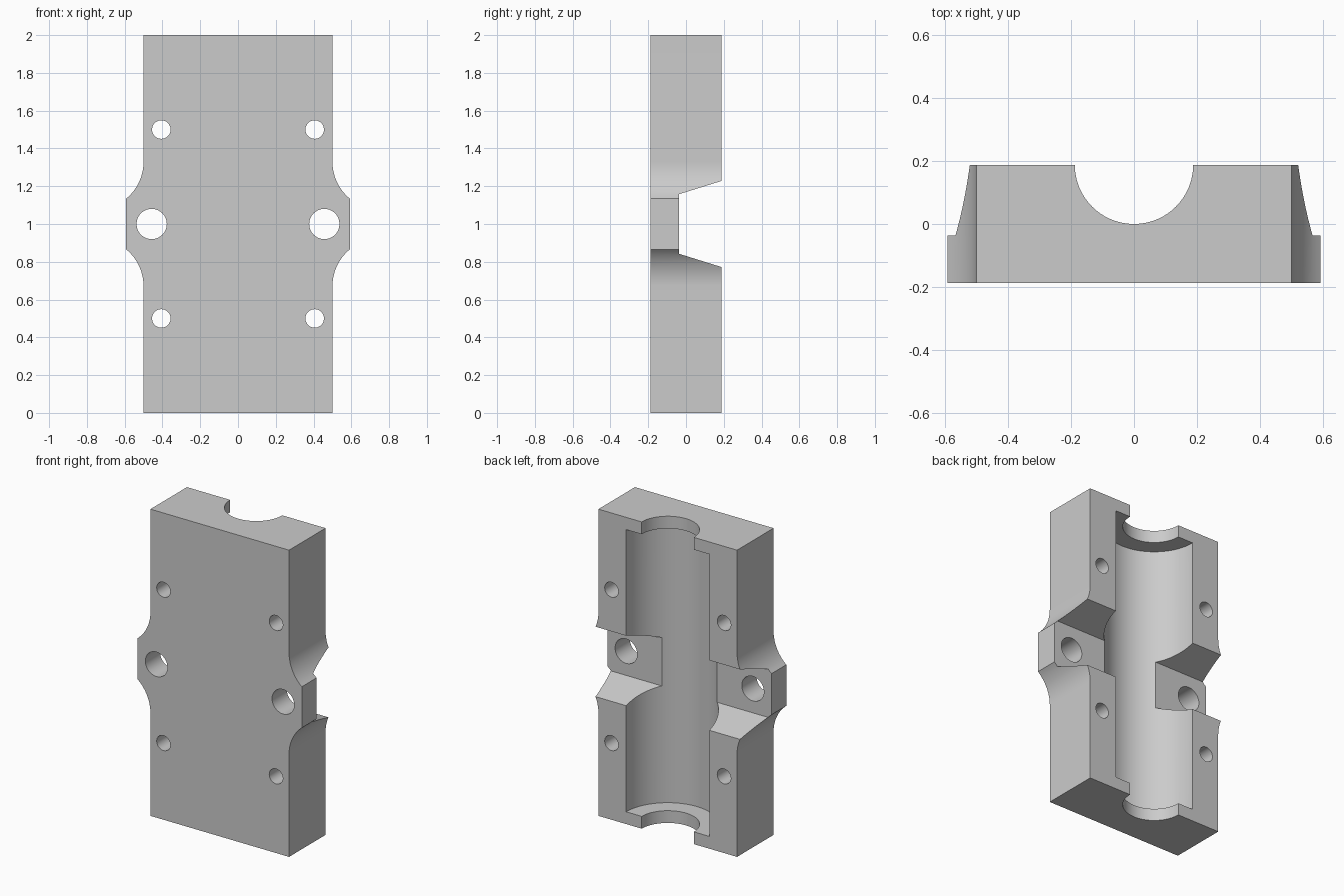
import bpy
import bmesh
import math
from mathutils import Matrix

cube = bpy.data.objects.get("Cube")
if cube:
    bpy.data.objects.remove(cube, do_unlink=True)

FRONT, BACK = -0.188, 0.188
HEIGHT, MID = 2.0, 1.0

grey = bpy.data.materials.new("plain grey")
grey.use_nodes = True
colour = (0.6, 0.6, 0.6, 1)
grey.diffuse_color = colour
grey.node_tree.nodes["Principled BSDF"].inputs["Base Color"].default_value = colour


def make_object(name, bm):
    bmesh.ops.recalc_face_normals(bm, faces=bm.faces)
    mesh = bpy.data.meshes.new(name)
    bm.to_mesh(mesh)
    bm.free()
    mesh.materials.append(grey)
    obj = bpy.data.objects.new(name, mesh)
    bpy.context.collection.objects.link(obj)
    return obj


def prism(name, points, direction):
    """Extrude a closed outline along a direction."""
    bm = bmesh.new()
    face = bm.faces.new([bm.verts.new(p) for p in points])
    extruded = bmesh.ops.extrude_face_region(bm, geom=[face])["geom"]
    verts = [v for v in extruded if isinstance(v, bmesh.types.BMVert)]
    bmesh.ops.translate(bm, verts=verts, vec=direction)
    return make_object(name, bm)


def cylinder(name, radius, length, centre, axis=None, sides=96):
    bm = bmesh.new()
    turn = Matrix.Rotation(math.pi / 2, 4, axis) if axis else Matrix()
    bmesh.ops.create_cone(bm, cap_ends=True, segments=sides, radius1=radius,
                          radius2=radius, depth=length,
                          matrix=Matrix.Translation(centre) @ turn)
    return make_object(name, bm)


# Block outline: a rectangle whose sides flare in arcs to flat ears
side, ear, ear_half, flare_half = 0.5, 0.592, 0.134, 0.33
rise, run = flare_half - ear_half, ear - side
radius = (rise ** 2 + run ** 2) / (2 * run)
sweep = math.asin(rise / radius)
steps = 16
quarter = [(side, MID)]
arc = []
for i in range(steps + 1):
    a = sweep * i / steps
    arc.append((side + radius * (1 - math.cos(a)), flare_half - radius * math.sin(a)))
right = [(side, 0)]
right += [(x, MID - d) for x, d in arc]
right += [(x, MID + d) for x, d in reversed(arc)]
right += [(side, HEIGHT)]
outline = right + [(-x, z) for x, z in reversed(right)]
body = prism("bearing_block", [(x, FRONT, z) for x, z in outline],
             (0, BACK - FRONT, 0))

# Cutters: stepped bore, tapered cross slot and bolt holes
cutters = [
    cylinder("shaft_bore", 0.188, 2.4, (0, BACK, MID)),
    cylinder("bearing_pocket", 0.3, 1.84, (0, BACK, MID)),
]
floor, over = -0.036, 0.3
slope = (0.228 - 0.158) / (BACK - floor)
top_half = 0.158 + slope * (over - floor)
slot = [(floor, -0.158), (over, -top_half), (over, top_half), (floor, 0.158)]
cutters.append(prism("cross_slot", [(-1, y, MID + d) for y, d in slot], (2, 0, 0)))
for s in (-1, 1):
    cutters.append(cylinder("strap_hole", 0.08, 1, (s * 0.457, 0, MID), "X", 48))
    for z in (0.5, 1.5):
        cutters.append(cylinder("screw_hole", 0.049, 1, (s * 0.406, 0, z), "X", 48))

bpy.context.view_layer.objects.active = body
for cutter in cutters:
    mod = body.modifiers.new(cutter.name, "BOOLEAN")
    mod.operation = "DIFFERENCE"
    mod.solver = "EXACT"
    mod.object = cutter
    bpy.ops.object.modifier_apply(modifier=mod.name)
    bpy.data.objects.remove(cutter, do_unlink=True)

# Smooth the round walls and keep the machined edges sharp
bpy.ops.object.select_all(action="DESELECT")
body.select_set(True)
bpy.ops.object.shade_smooth_by_angle(angle=math.radians(25))
